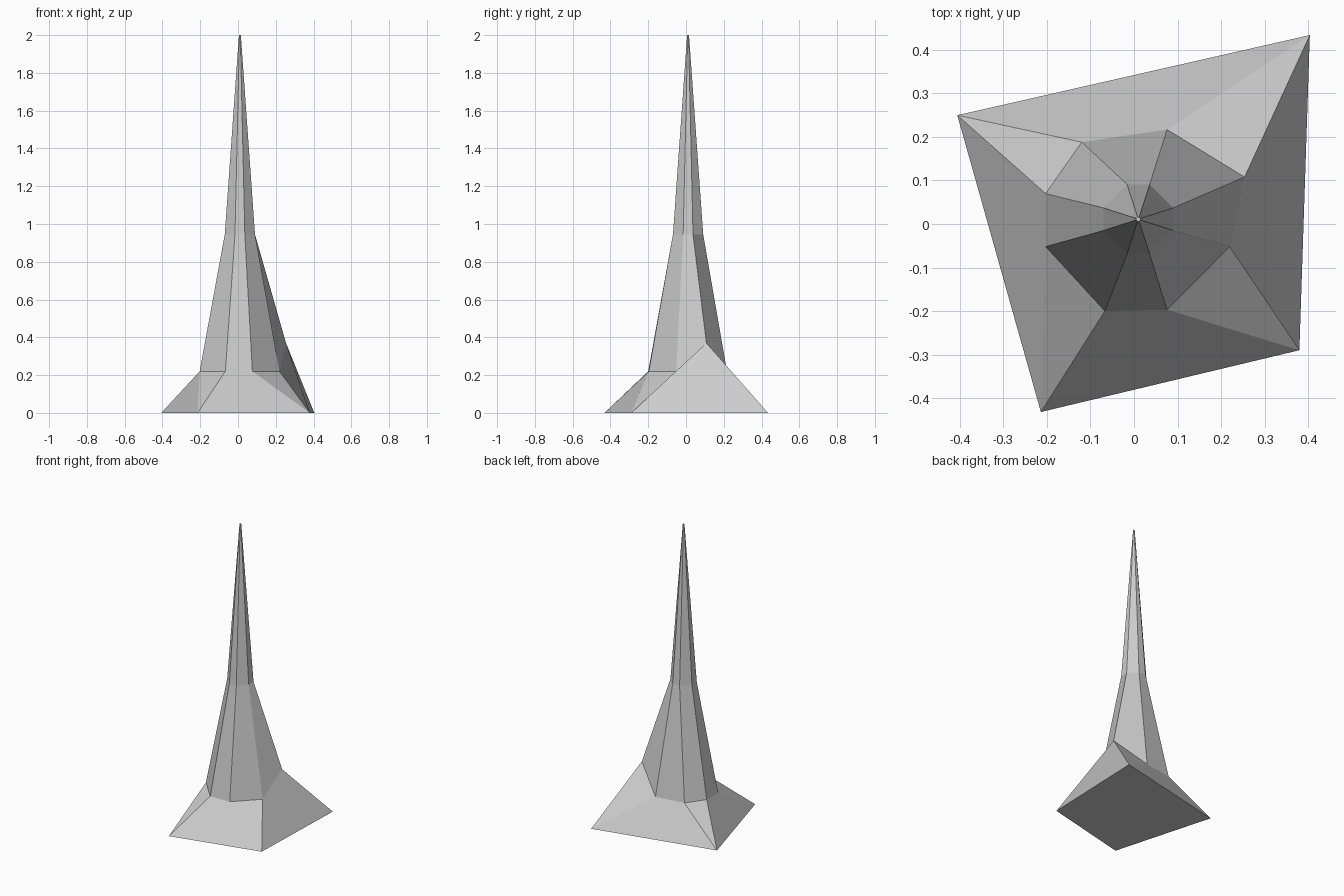
import bpy, bmesh

if "Cube" in bpy.data.objects:
    bpy.data.objects.remove(bpy.data.objects["Cube"])

# Cross-sections, counter-clockwise from above
foot = [(-.406, .25, 0), (-.214, -.432, 0), (.38, -.29, 0), (.404, .434, 0)]
shoulder = [(-.12, .188, .22), (-.203, .07, .22), (-.203, -.052, .22), (-.067, -.2, .22),
            (.076, -.197, .22), (.22, -.052, .22), (.254, .108, .37), (.076, .217, .22)]


def octagon(cx, cy, r, k, z):
    """Eight-sided ring whose points follow the shoulder order."""
    pts = [(-k, r), (-r, k), (-r, -k), (-k, -r), (k, -r), (r, -k), (r, k), (k, r)]
    return [(cx + x, cy + y, z) for x, y in pts]


bm = bmesh.new()
base = [bm.verts.new(p) for p in foot]
rings = [[bm.verts.new(p) for p in ring] for ring in
         (shoulder, octagon(.01, .011, .08, .026, .945), octagon(.01, .011, .005, .002, 2))]

# Flared foot: a triangle at each corner and a sloped panel on each side
low = rings[0]
for i in range(4):
    j = (i + 1) % 4
    bm.faces.new((base[i], low[2 * i + 1], low[2 * i]))
    bm.faces.new((base[i], base[j], low[2 * j], low[2 * i + 1]))

# Tapering shaft
for a, b in zip(rings, rings[1:]):
    for i in range(8):
        j = (i + 1) % 8
        bm.faces.new((a[i], a[j], b[j], b[i]))

# Underside and tip
bm.faces.new(base[::-1])
bm.faces.new(rings[-1])
bmesh.ops.recalc_face_normals(bm, faces=bm.faces)

mesh = bpy.data.meshes.new("spike")
bm.to_mesh(mesh)
bm.free()
bpy.context.collection.objects.link(bpy.data.objects.new("spike", mesh))
